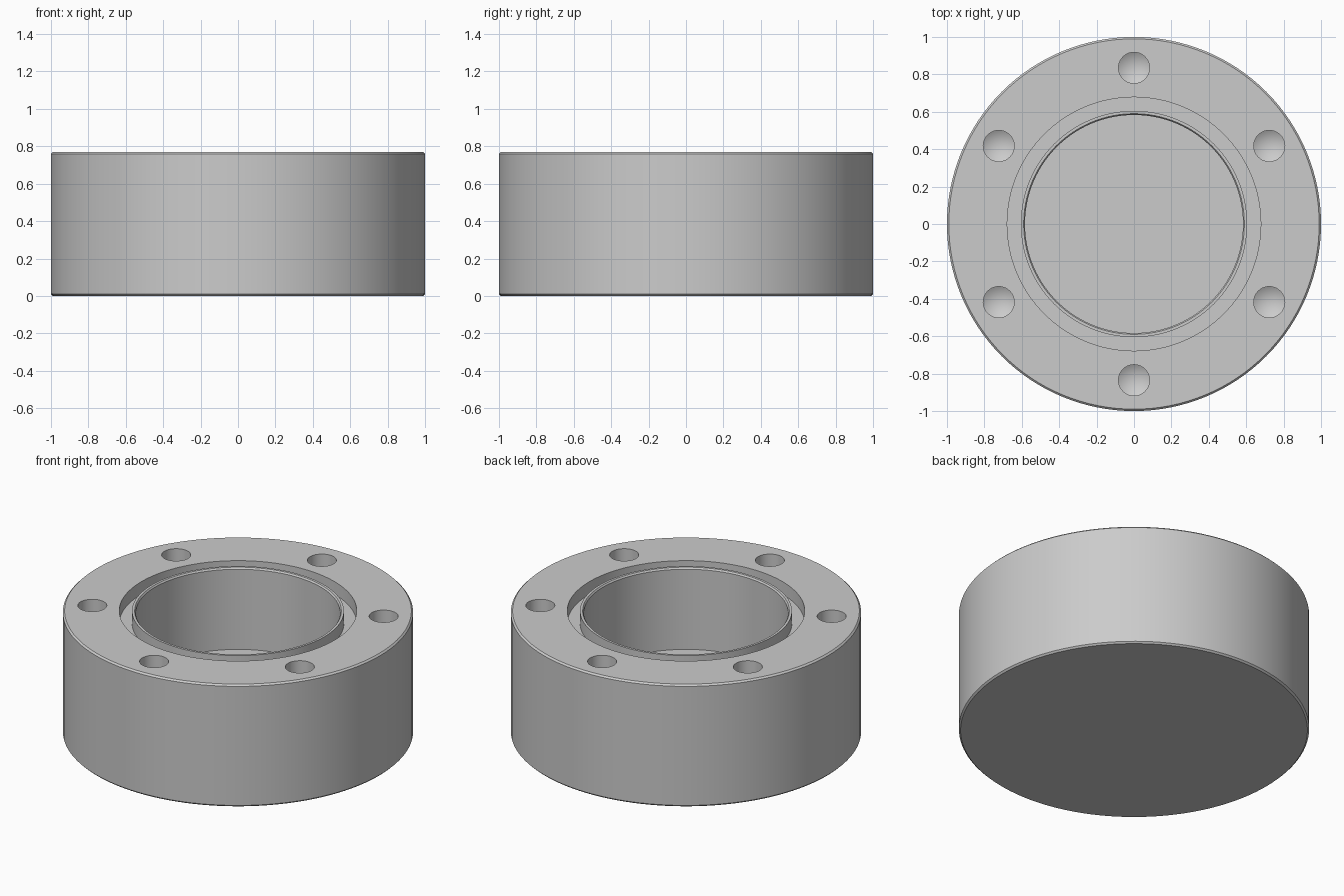
import bpy, bmesh
from math import sin, cos, pi, radians
from mathutils import Matrix

cube = bpy.data.objects.get("Cube")
if cube:
    bpy.data.objects.remove(cube, do_unlink=True)

metal = bpy.data.materials.new("light_grey_metal")
metal.use_nodes = True
GREY = (0.6, 0.6, 0.6, 1)
metal.diffuse_color = GREY
metal.node_tree.nodes["Principled BSDF"].inputs["Base Color"].default_value = GREY


def lathe(name, profile, steps):
    """Revolve (radius, height) points about z into a closed solid."""
    bm = bmesh.new()
    verts = [bm.verts.new((r, 0, z)) for r, z in profile]
    edges = [bm.edges.new(pair) for pair in zip(verts, verts[1:])]
    bmesh.ops.spin(bm, geom=verts + edges, cent=(0, 0, 0), axis=(0, 0, 1),
                   angle=2 * pi, steps=steps, use_duplicate=False)
    bmesh.ops.remove_doubles(bm, verts=bm.verts, dist=0.0005)
    bmesh.ops.recalc_face_normals(bm, faces=bm.faces)
    mesh = bpy.data.meshes.new(name)
    bm.to_mesh(mesh)
    bm.free()
    mesh.materials.append(metal)
    obj = bpy.data.objects.new(name, mesh)
    bpy.context.collection.objects.link(obj)
    return obj


HEIGHT = 0.77
RADIUS = 1.0
BEVEL = 0.01
GROOVE_FLOOR = HEIGHT - 0.08
BORE_FLOOR = 0.255

# Round body: blind bore, thin lip, ring groove and bevelled outer rims
body = lathe("flange_body", [
    (0, BORE_FLOOR),
    (0.583, BORE_FLOOR),
    (0.583, HEIGHT - BEVEL),
    (0.59, HEIGHT),
    (0.605, HEIGHT),
    (0.605, GROOVE_FLOOR),
    (0.678, GROOVE_FLOOR),
    (0.678, HEIGHT),
    (RADIUS - BEVEL, HEIGHT),
    (RADIUS, HEIGHT - BEVEL),
    (RADIUS, BEVEL),
    (RADIUS - BEVEL, 0),
    (0, 0),
], 128)

# Six drilled bolt holes with conical bottoms
HOLE_R = 0.083
HOLE_DEPTH = 0.3
cutter = lathe("bolt_hole_cutter", [
    (0, -HOLE_DEPTH - 0.05),
    (HOLE_R, -HOLE_DEPTH),
    (HOLE_R, 0.1),
    (0, 0.1),
], 40)
cutter.hide_render = True
bm = bmesh.new()
for i in range(6):
    first = len(bm.verts)
    bm.from_mesh(cutter.data)
    bm.verts.ensure_lookup_table()
    a = radians(30 + 60 * i)
    bmesh.ops.transform(bm, verts=bm.verts[first:], matrix=Matrix.Translation(
        (0.835 * cos(a), 0.835 * sin(a), HEIGHT)))
bm.to_mesh(cutter.data)
bm.free()

holes = body.modifiers.new("bolt_holes", "BOOLEAN")
holes.operation = "DIFFERENCE"
holes.solver = "EXACT"
holes.object = cutter

# Apply the holes, then shade with crisp machined edges
bpy.ops.object.select_all(action="DESELECT")
body.select_set(True)
bpy.context.view_layer.objects.active = body
bpy.ops.object.modifier_apply(modifier=holes.name)
bpy.data.objects.remove(cutter, do_unlink=True)
bpy.ops.object.shade_smooth_by_angle(angle=radians(30))
